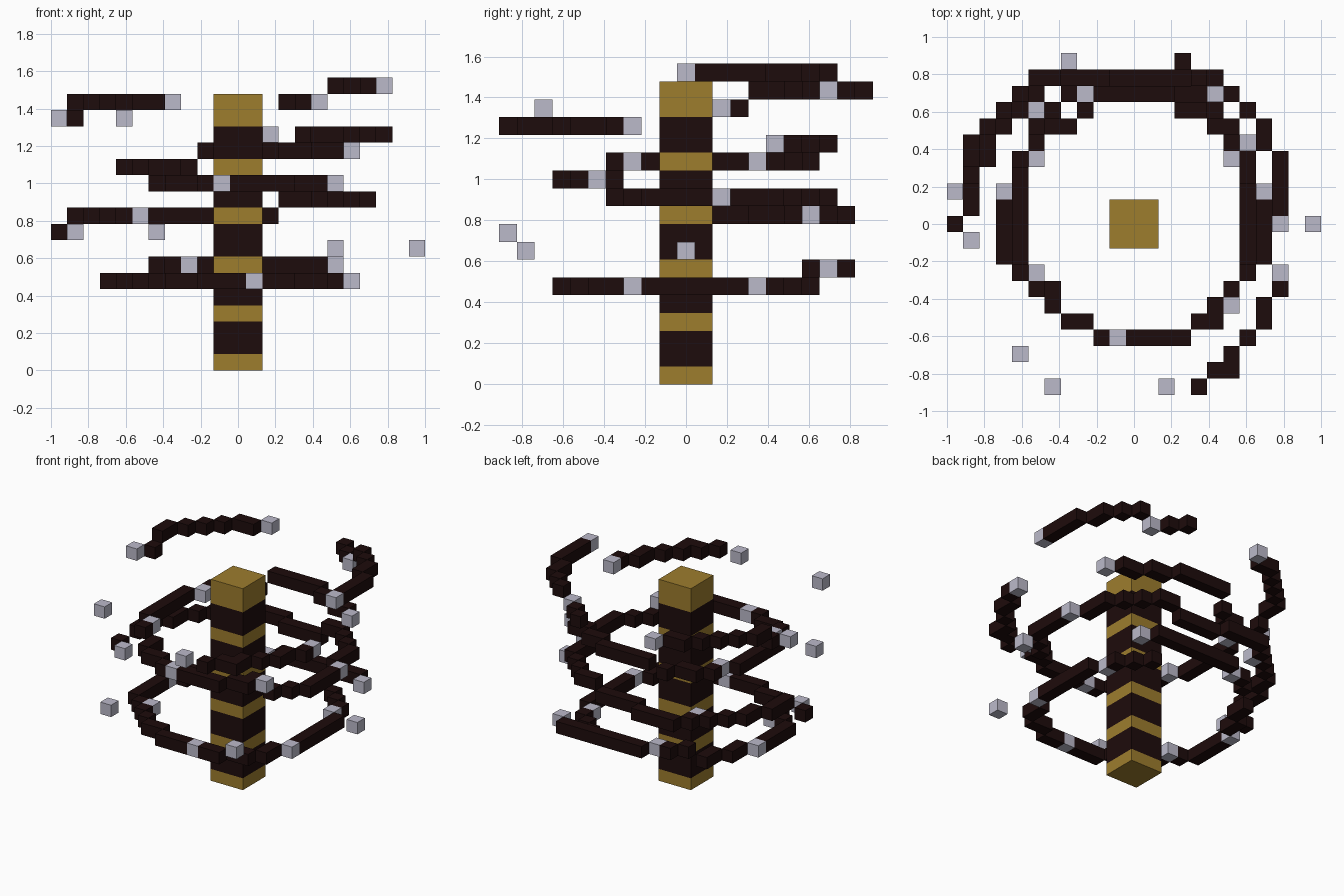
import bpy, bmesh
from mathutils import Vector

if "Cube" in bpy.data.objects:
    bpy.data.objects.remove(bpy.data.objects["Cube"])

U = 2 / 23  # one cube


def material(name, rgb):
    m = bpy.data.materials.new(name)
    m.diffuse_color = (*rgb, 1)
    m.use_nodes = True
    m.node_tree.nodes["Principled BSDF"].inputs["Base Color"].default_value = m.diffuse_color
    return m


DARK = material("dark_brick", (0.0125, 0.0035, 0.0035))
GOLD = material("gold_block", (0.34, 0.205, 0.027))
LAMP = material("pale_lamp", (0.50, 0.49, 0.59))

parts = []  # (name, material, set of cells)


def run(points):
    """Cells along a path, stepping straight or diagonally between points."""
    cells = {points[0]}
    for (ax, ay), (bx, by) in zip(points, points[1:]):
        n = max(abs(bx - ax), abs(by - ay))
        cells |= {(round(ax + (bx - ax) * t / n), round(ay + (by - ay) * t / n))
                  for t in range(n + 1)}
    return cells


def arc(name, level, *points):
    parts.append((name, DARK, {(x, y, level) for x, y in run(points)}))


def lamps(level, *spots):
    for x, y in spots:
        parts.append((f"lamp_{level}", LAMP, {(x, y, level)}))


# Banded square tower
square = [(x, y) for x in (-1, 0, 1) for y in (-1, 0, 1)]
gold_levels = (0, 3, 6, 9, 12, 15, 16)
for z in range(17):
    gold = z in gold_levels
    parts.append(("tower_gold_band" if gold else "tower_dark_band",
                  GOLD if gold else DARK, {(x, y, z) for x, y in square}))

# Lowest ring
arc("ring_left", 5, (-6, 6), (-6, 5), (-7, 4), (-7, 3))
arc("ring_left_side", 5, (-8, 1), (-8, -2), (-7, -3), (-6, -4), (-5, -5),
    (-4, -6), (-3, -6), (-2, -7), (0, -7))
arc("ring_front", 5, (2, -7), (3, -7), (4, -6), (5, -6), (6, -5), (6, -4))
arc("ring_right_side", 5, (7, -2), (7, 3))
arc("ring_back_right", 5, (6, 5), (4, 7))
lamps(5, (1, -7), (7, -3), (6, 4), (-6, -3), (-8, 2))
arc("ring_back", 6, (5, 9), (-2, 9))
arc("ring_back_left", 6, (-4, 8), (-5, 7))
lamps(6, (6, 8), (-3, 8))

# Free lamps and the start of the outer left arc
lamps(7, (11, 0), (6, -9))
arc("left_arc_foot", 8, (-11, 0))
lamps(8, (-10, -1), (-5, -10))

# Middle spiral climbing round the back, right and front
arc("left_arc", 9, (-10, 1), (-10, 3), (-9, 4), (-9, 5), (-5, 9), (-2, 9),
    (-1, 8), (2, 8))
lamps(9, (-6, 7))
arc("right_arc", 10, (3, 8), (4, 8), (7, 5), (7, 3))
arc("right_arc_side", 10, (8, 1), (8, -2), (6, -4))
lamps(10, (8, 2))
arc("front_arc_right", 11, (5, -5), (5, -6), (4, -6), (3, -7), (0, -7))
arc("front_arc_left", 11, (-2, -7), (-3, -6), (-4, -6), (-5, -5), (-5, -4))
lamps(11, (-1, -7), (6, -5))

# Upper spiral
arc("upper_left_foot", 12, (-6, -4))
arc("upper_left_side", 12, (-7, -2), (-7, 3))
arc("upper_left_back", 12, (-6, 5), (-5, 6), (-4, 6), (-3, 7))
lamps(12, (-6, -3), (-6, 4))
arc("upper_back", 13, (-2, 8), (2, 8), (3, 7), (4, 7), (5, 6), (6, 6))
lamps(13, (7, 5))

# Outer top arcs
arc("front_right_arc", 14, (4, -10), (5, -9), (6, -9), (6, -8), (8, -6),
    (8, -5), (9, -4))
lamps(14, (2, -10), (9, -3))
arc("top_left_foot", 15, (-10, 3))
lamps(15, (-11, 2), (-7, -8))
arc("top_left_arc", 16, (-10, 4), (-10, 5), (-6, 9), (-5, 9))
arc("top_back_tip", 16, (4, 9), (3, 10))
lamps(16, (-4, 10), (5, 8))
arc("top_right_arc", 17, (9, 1), (9, 4), (8, 5), (8, 6), (6, 8))
lamps(17, (9, 0))

# Build every part from the exposed cube sides only
filled = set().union(*(cells for _, _, cells in parts))
SIDES = [Vector(d) for d in ((1, 0, 0), (-1, 0, 0), (0, 1, 0),
                             (0, -1, 0), (0, 0, 1), (0, 0, -1))]
for name, mat, cells in parts:
    bm = bmesh.new()
    for cell in sorted(cells):
        centre = Vector(cell) + Vector((0, 0, 0.5))
        for n in SIDES:
            if tuple(int(c + d) for c, d in zip(cell, n)) in filled:
                continue
            a = Vector((n.y, n.z, n.x))
            b = n.cross(a)
            corners = [centre + (n + a * s + b * t) / 2
                       for s, t in ((-1, -1), (1, -1), (1, 1), (-1, 1))]
            bm.faces.new([bm.verts.new(c * U) for c in corners])
    bmesh.ops.remove_doubles(bm, verts=bm.verts, dist=1e-4)
    mesh = bpy.data.meshes.new(name)
    bm.to_mesh(mesh)
    bm.free()
    mesh.materials.append(mat)
    bpy.context.collection.objects.link(bpy.data.objects.new(name, mesh))
